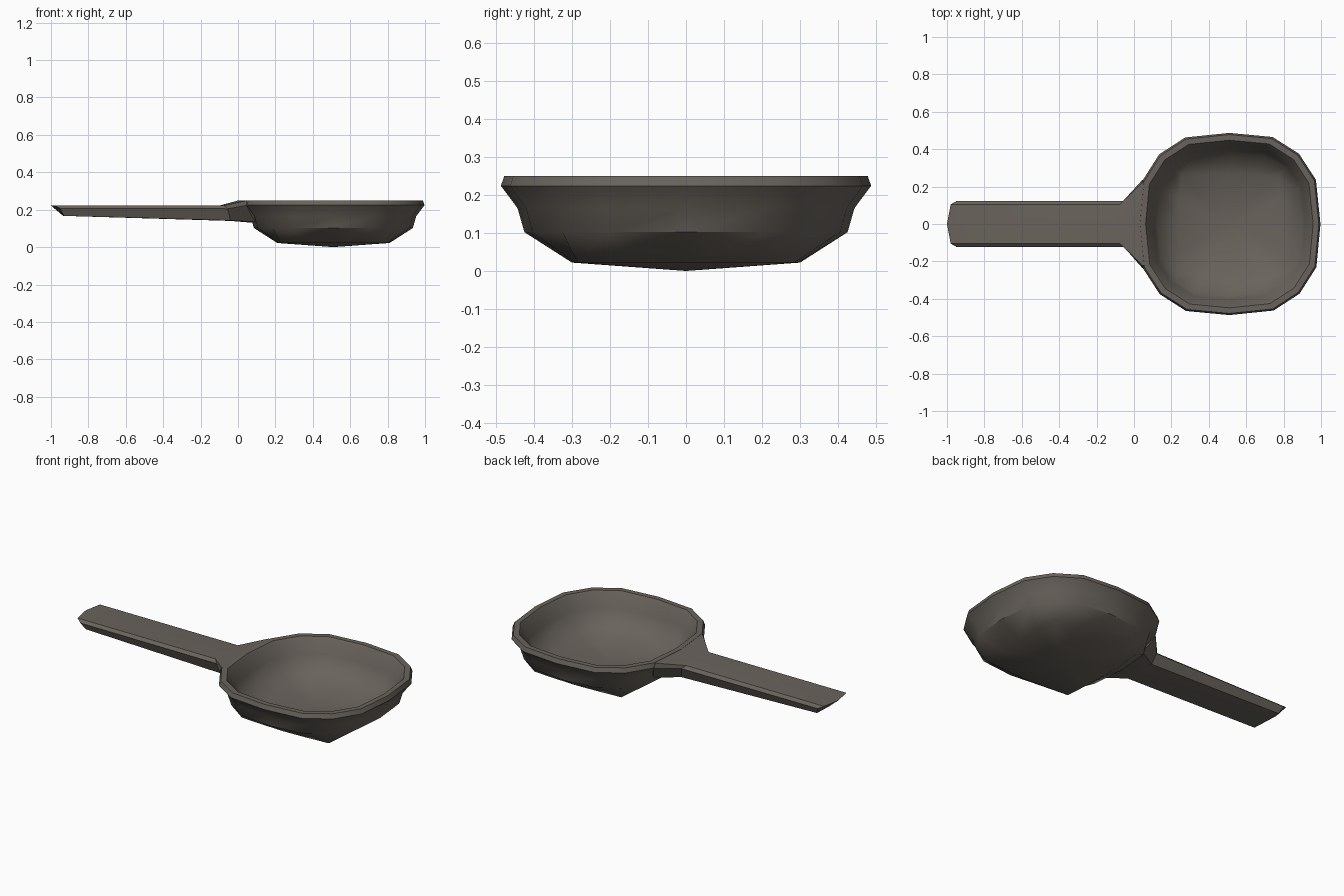
import bpy, bmesh, math

if "Cube" in bpy.data.objects:
    bpy.data.objects.remove(bpy.data.objects["Cube"])

metal = bpy.data.materials.new("dark warm grey")
metal.diffuse_color = (0.14, 0.124, 0.106, 1)
metal.use_nodes = True
metal.node_tree.nodes["Principled BSDF"].inputs["Base Color"].default_value = metal.diffuse_color


def finish(name, bm, angle):
    bmesh.ops.recalc_face_normals(bm, faces=bm.faces)
    mesh = bpy.data.meshes.new(name)
    bm.to_mesh(mesh)
    bm.free()
    mesh.materials.append(metal)
    ob = bpy.data.objects.new(name, mesh)
    bpy.context.collection.objects.link(ob)
    bpy.ops.object.select_all(action='DESELECT')
    ob.select_set(True)
    bpy.context.view_layer.objects.active = ob
    bpy.ops.object.shade_smooth_by_angle(angle=math.radians(angle))
    return ob


def bridge(bm, rings):
    n = len(rings[0])
    for a, b in zip(rings, rings[1:]):
        for i in range(n):
            j = (i + 1) % n
            bm.faces.new((a[i], a[j], b[j], b[i]))


def four_quadrants(q):
    # first four points of a quadrant, turned round the centre
    pts = []
    for k in range(4):
        for x, y in q:
            for _ in range(k):
                x, y = -y, x
            pts.append((x, y))
    return pts


# Bowl: rounded-square rings, from the outside bottom over the rim to the inside floor
ROUND = four_quadrants([(1, 0), (.95, .485), (.765, .77), (.475, .955)])
SQUARE = four_quadrants([(1, 0), (.98, .5), (.95, .95), (.5, .98)])
CX = 0.51
profile = [
    (SQUARE, .300, .022), (ROUND, .425, .102), (ROUND, .443, .165),
    (ROUND, .487, .224), (ROUND, .478, .250),
    (ROUND, .448, .250), (ROUND, .438, .235), (ROUND, .405, .165),
    (ROUND, .385, .118), (SQUARE, .270, .050),
]
bm = bmesh.new()
rings = [[bm.verts.new((CX + x * r, y * r, z)) for x, y in shape]
         for shape, r, z in profile]
bridge(bm, rings)
for ring, z in ((rings[0], 0.0), (rings[-1], .036)):
    c = bm.verts.new((CX, 0, z))
    for i in range(16):
        bm.faces.new((ring[i], ring[(i + 1) % 16], c))
finish("bowl", bm, 40)

# Handle with flared neck: half sections (y, x, z) from top centre to bottom centre
sections = [
    [(0, -1.0, .222), (.105, -.98, .222), (.122, -.95, .207), (.1, -.93, .167), (0, -.935, .167)],
    [(0, -.10, .222), (.105, -.075, .222), (.122, -.055, .205), (.1, -.04, .142), (0, -.04, .140)],
    [(0, 0.0, .249), (.222, .045, .249), (.236, .045, .223), (.18, .09, .135), (0, .08, .130)],
    [(0, .055, .249), (.222, .075, .249), (.225, .07, .223), (.17, .105, .137), (0, .09, .132)],
]
bm = bmesh.new()
rings = []
for s in sections:
    loop = s + [(-y, x, z) for y, x, z in reversed(s[1:-1])]
    rings.append([bm.verts.new((x, y, z)) for y, x, z in loop])
bridge(bm, rings)
for r in (rings[0], rings[-1]):
    # close the end as quads between the two sides
    bm.faces.new((r[0], r[1], r[2], r[3], r[4]))
    bm.faces.new((r[4], r[5], r[6], r[7], r[0]))
finish("handle", bm, 20)
